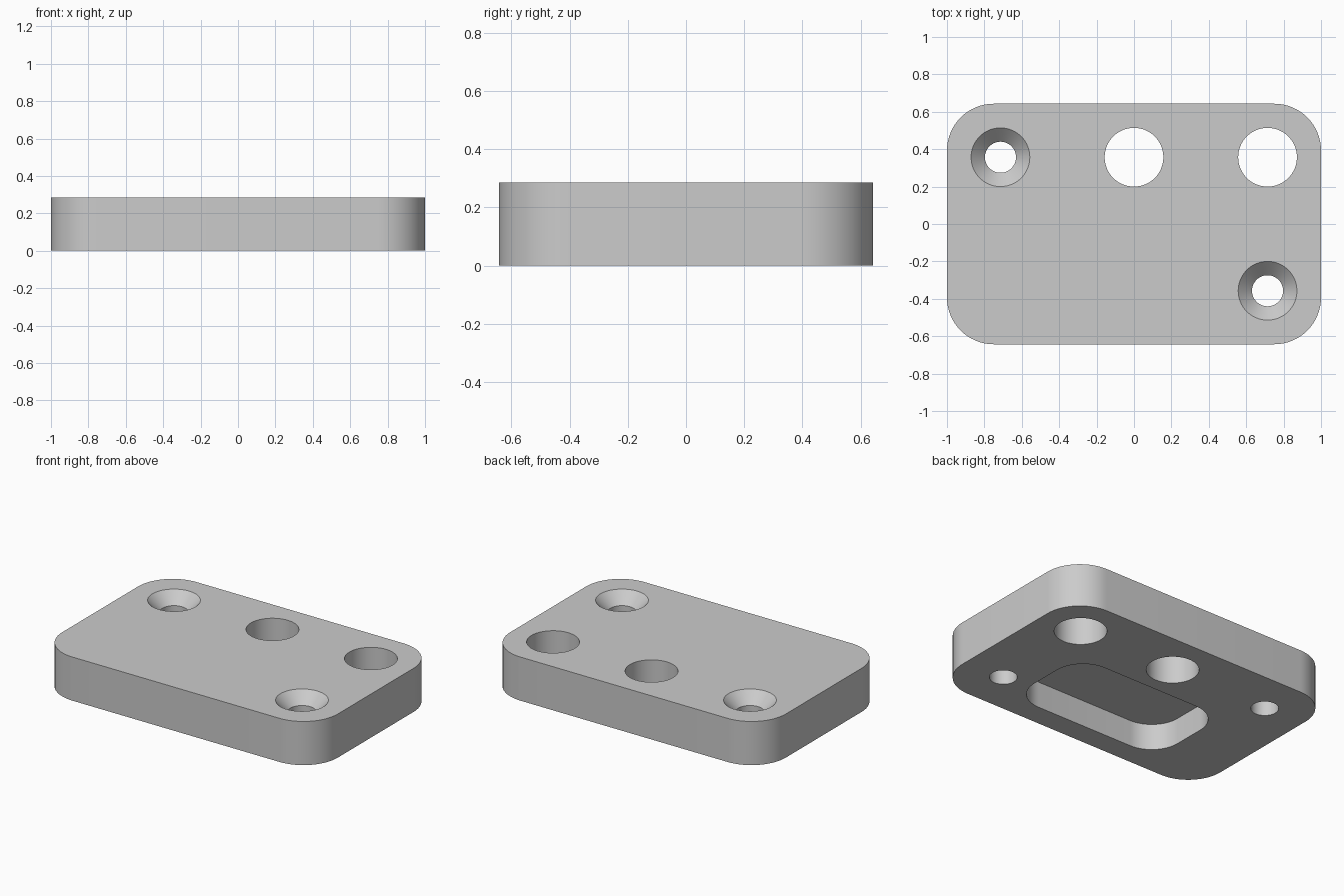
import bpy
import bmesh
import math

cube = bpy.data.objects.get("Cube")
if cube:
    bpy.data.objects.remove(cube, do_unlink=True)

HEIGHT = 0.286
HOLE_X, HOLE_Y = 0.714, 0.357
LARGE_R, SMALL_R = 0.157, 0.083
SINK = LARGE_R - SMALL_R      # 45 degree countersink depth
OVER = 0.03                   # cutter overshoot

grey = bpy.data.materials.new("light grey")
grey.use_nodes = True
colour = (0.6, 0.6, 0.6, 1)
grey.diffuse_color = colour
grey.node_tree.nodes["Principled BSDF"].inputs["Base Color"].default_value = colour


def make_object(name, bm):
    bmesh.ops.recalc_face_normals(bm, faces=bm.faces)
    mesh = bpy.data.meshes.new(name)
    bm.to_mesh(mesh)
    bm.free()
    obj = bpy.data.objects.new(name, mesh)
    bpy.context.collection.objects.link(obj)
    mesh.materials.append(grey)
    return obj


def loft(name, rings):
    """Closed solid through matching rings of points."""
    bm = bmesh.new()
    loops = [[bm.verts.new(p) for p in ring] for ring in rings]
    for low, high in zip(loops, loops[1:]):
        for i in range(len(low)):
            j = (i + 1) % len(low)
            bm.faces.new((low[i], low[j], high[j], high[i]))
    bm.faces.new(loops[0])
    bm.faces.new(loops[-1])
    return make_object(name, bm)


def rounded_slab(name, cx, cy, width, depth, radius, z0, z1, steps=16):
    outline = []
    for quarter, (sx, sy) in enumerate([(1, 1), (-1, 1), (-1, -1), (1, -1)]):
        for i in range(steps + 1):
            a = (quarter + i / steps) * math.pi / 2
            outline.append((cx + sx * (width / 2 - radius) + radius * math.cos(a),
                            cy + sy * (depth / 2 - radius) + radius * math.sin(a)))
    return loft(name, [[(x, y, z) for x, y in outline] for z in (z0, z1)])


def turned(name, cx, cy, profile, segments=64):
    angles = [i * math.tau / segments for i in range(segments)]
    return loft(name, [[(cx + r * math.cos(a), cy + r * math.sin(a), z)
                        for a in angles] for r, z in profile])


# Main plate
plate = rounded_slab("plate", 0, 0, 2, 1.286, 0.25, 0, HEIGHT)

# Pocket in the underside
cutters = [rounded_slab("pocket_cutter", -0.03, -0.19, 1.11, 0.61, 0.2, -OVER, 0.172)]

# Two plain through holes
for x in (0, HOLE_X):
    cutters.append(turned("hole_cutter", x, HOLE_Y,
                          [(LARGE_R, -OVER), (LARGE_R, HEIGHT + OVER)]))

# Two countersunk screw holes
for side in (-1, 1):
    cutters.append(turned("countersink_cutter", side * HOLE_X, -side * HOLE_Y,
                          [(SMALL_R, -OVER), (SMALL_R, HEIGHT - SINK),
                           (LARGE_R + OVER, HEIGHT + OVER)]))

# Cut everything, then discard the cutters
bpy.ops.object.select_all(action='DESELECT')
bpy.context.view_layer.objects.active = plate
plate.select_set(True)
for cutter in cutters:
    cutter.hide_render = True
    mod = plate.modifiers.new("cut", 'BOOLEAN')
    mod.operation = 'DIFFERENCE'
    mod.solver = 'EXACT'
    mod.object = cutter
    bpy.ops.object.modifier_apply(modifier=mod.name)
    bpy.data.objects.remove(cutter, do_unlink=True)

bpy.ops.object.shade_smooth_by_angle(angle=math.radians(30))
